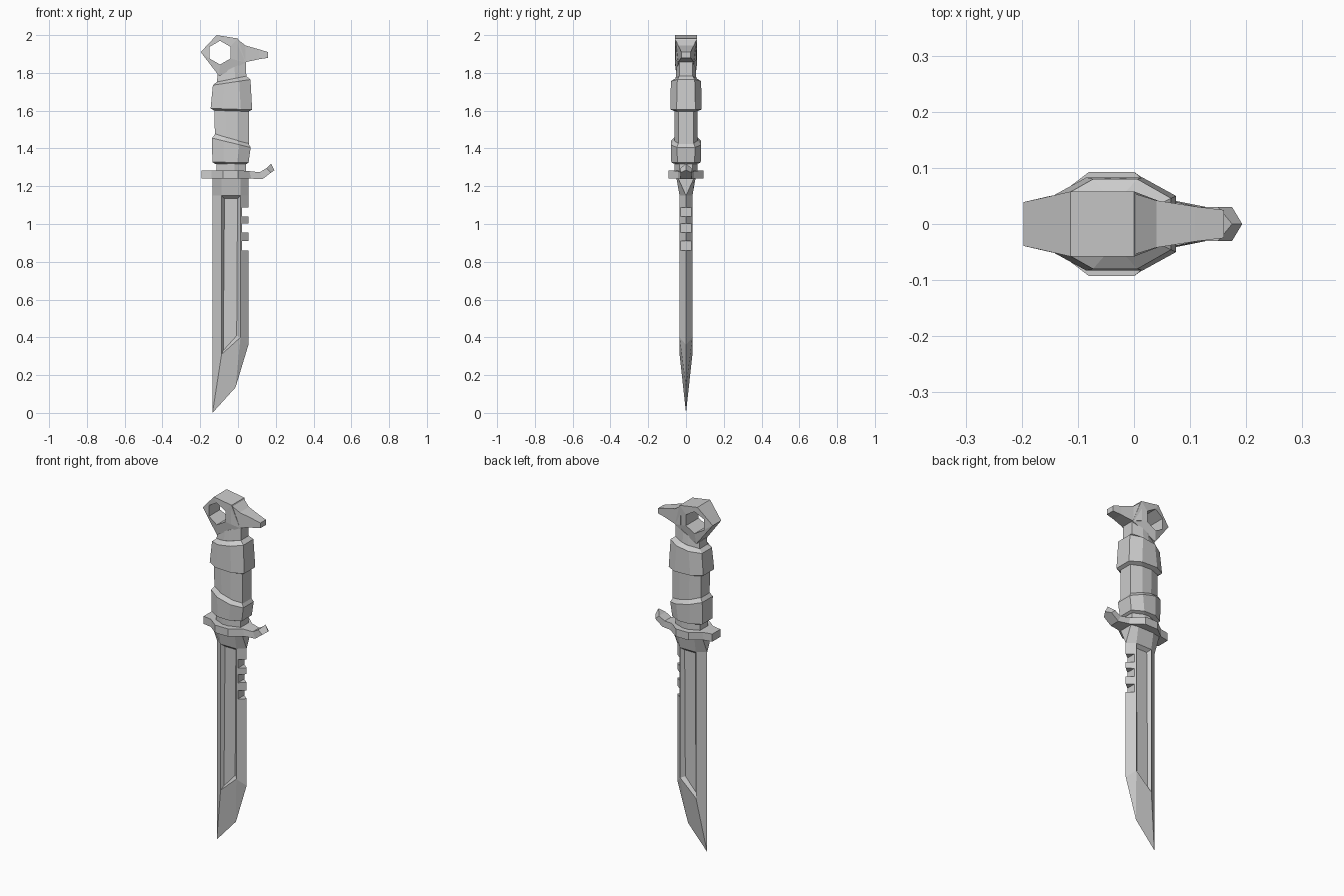
import bpy, bmesh, math
from mathutils import Vector

if "Cube" in bpy.data.objects:
    bpy.data.objects.remove(bpy.data.objects["Cube"])


def finish(name, bm):
    bmesh.ops.remove_doubles(bm, verts=bm.verts, dist=0.0005)
    bmesh.ops.recalc_face_normals(bm, faces=bm.faces)
    me = bpy.data.meshes.new(name)
    bm.to_mesh(me)
    bm.free()
    ob = bpy.data.objects.new(name, me)
    bpy.context.collection.objects.link(ob)
    return ob


def loft_bm(rings):
    bm = bmesh.new()
    vs = [[bm.verts.new(p) for p in r] for r in rings]
    n = len(rings[0])
    for a, b in zip(vs, vs[1:]):
        for i in range(n):
            j = (i + 1) % n
            bm.faces.new((a[i], a[j], b[j], b[i]))
    bm.faces.new(vs[0])
    bm.faces.new(vs[-1])
    # collapse the zero-length edges of pointed sections
    bmesh.ops.remove_doubles(bm, verts=bm.verts, dist=0.0005)
    bmesh.ops.dissolve_degenerate(bm, dist=0.0002, edges=bm.edges)
    bmesh.ops.recalc_face_normals(bm, faces=bm.faces)
    return bm


def loft(name, rings):
    return finish(name, loft_bm(rings))


def oct_ring(xl, xr, hy, he, zl, zr, inset=0.06):
    """Eight-sided grip section whose height slopes from left to right."""
    half = [(xl, he), (xl + inset, hy), (xr - inset, hy), (xr, he)]
    pts = half + [(x, -y) for x, y in reversed(half)]
    return [(x, y, zl + (zr - zl) * (x - xl) / (xr - xl)) for x, y in pts]


def box_ring(b, t, hy):
    """Rectangular section across y between a lower and an upper (x, z) point."""
    return [(b[0], -hy, b[1]), (b[0], hy, b[1]), (t[0], hy, t[1]), (t[0], -hy, t[1])]


# Blade: flared root, bevelled body and angled tip
def blade_ring(xs, zs, y, e):
    h = [(xs[0], -e, zs[0]), (xs[1], -y, zs[1]), (xs[2], -y, zs[2]), (xs[3], -e, zs[3])]
    return h + [(x, -v, z) for x, v, z in reversed(h)]


bx = (-0.135, -0.087, 0.013, 0.055)
bm = loft_bm([
    blade_ring(bx, (1.25,) * 4, 0.052, 0.045),
    blade_ring(bx, (1.15,) * 4, 0.034, 0),
    blade_ring(bx, (0.27, 0.31, 0.40, 0.36), 0.034, 0),
    blade_ring((-0.135, -0.135, -0.013, -0.013), (0, 0, 0.135, 0.135), 0, 0)])
# Fullers sunk in both flat sides
sides = [f for f in bm.faces if abs(f.normal.y) > 0.99 and f.calc_area() > 0.05]
bmesh.ops.inset_individual(bm, faces=sides, thickness=0.022, depth=-0.018)
blade = finish("blade", bm)

# Square notches in the spine
bm = bmesh.new()
for z in (1.063, 0.978, 0.885):
    for v in bmesh.ops.create_cube(bm, size=1)["verts"]:
        v.co = Vector((0.07 + v.co.x * 0.1, v.co.y * 0.2, z + v.co.z * 0.048))
cutter = finish("notch_cutter", bm)
mod = blade.modifiers.new("notches", 'BOOLEAN')
mod.object = cutter
mod.operation = 'DIFFERENCE'
mod.solver = 'EXACT'
bpy.context.view_layer.objects.active = blade
bpy.ops.object.modifier_apply(modifier=mod.name)
bpy.data.objects.remove(cutter)

# Cross guard with one curled end
loft("guard", [box_ring((xb, zb), (xt, zt), hy) for xb, zb, xt, zt, hy in (
    (-0.193, 1.24, -0.193, 1.284, 0.037), (-0.14, 1.24, -0.14, 1.284, 0.047),
    (-0.08, 1.24, -0.08, 1.284, 0.093), (0.0, 1.24, 0.0, 1.284, 0.093),
    (0.07, 1.24, 0.06, 1.28, 0.042), (0.13, 1.238, 0.115, 1.274, 0.03),
    (0.175, 1.272, 0.15, 1.295, 0.03), (0.193, 1.285, 0.175, 1.32, 0.0))])

# Grip core, sloping up under the pommel
loft("grip_core", [
    oct_ring(-0.115, 0.042, 0.062, 0.035, 1.27, 1.27),
    oct_ring(-0.115, 0.042, 0.062, 0.035, 1.34, 1.34),
    oct_ring(-0.122, 0.057, 0.062, 0.04, 1.44, 1.40),
    oct_ring(-0.125, 0.057, 0.062, 0.04, 1.62, 1.62),
    oct_ring(-0.115, 0.045, 0.058, 0.035, 1.72, 1.74),
    oct_ring(-0.108, 0.042, 0.05, 0.035, 1.79, 1.86)])

# Raised grip bands
loft("lower_band", [
    oct_ring(-0.12, 0.045, 0.06, 0.035, 1.318, 1.318),
    oct_ring(-0.136, 0.056, 0.078, 0.045, 1.328, 1.325),
    oct_ring(-0.137, 0.067, 0.08, 0.048, 1.455, 1.405),
    oct_ring(-0.12, 0.055, 0.06, 0.04, 1.478, 1.428)])
loft("upper_band", [
    oct_ring(-0.125, 0.055, 0.06, 0.04, 1.60, 1.595),
    oct_ring(-0.145, 0.075, 0.083, 0.05, 1.612, 1.605),
    oct_ring(-0.133, 0.066, 0.08, 0.046, 1.735, 1.765),
    oct_ring(-0.112, 0.044, 0.056, 0.035, 1.752, 1.783)])

# Pommel: faceted ring around a hexagonal hole
outer = [(-0.165, 1.945, 0.046), (-0.113, 2.0, 0.058), (0.0, 1.982, 0.058),
         (0.042, 1.855, 0.042), (-0.10, 1.783, 0.05), (-0.197, 1.91, 0.039)]
inner = []
for k in range(6):
    a = math.radians(150 - 60 * k)
    x = -0.095 + 0.063 * math.cos(a)
    inner.append((x, 1.907 + 0.063 * math.sin(a), 0.058 if x > -0.12 else 0.05))
bm = bmesh.new()
loops = [[bm.verts.new((x, s * y, z)) for x, z, y in pts]
         for pts, s in ((outer, -1), (outer, 1), (inner, 1), (inner, -1))]
for a, b in zip(loops, loops[1:] + loops[:1]):
    for i in range(6):
        j = (i + 1) % 6
        bm.faces.new((a[i], a[j], b[j], b[i]))
finish("pommel", bm)

# Tapered spur projecting from the pommel
loft("pommel_spur", [box_ring((x, zb), (x, zt), hy) for x, zb, zt, hy in (
    (-0.005, 1.87, 1.98, 0.056), (0.04, 1.857, 1.945, 0.042),
    (0.11, 1.872, 1.925, 0.031), (0.16, 1.88, 1.91, 0.025))])
